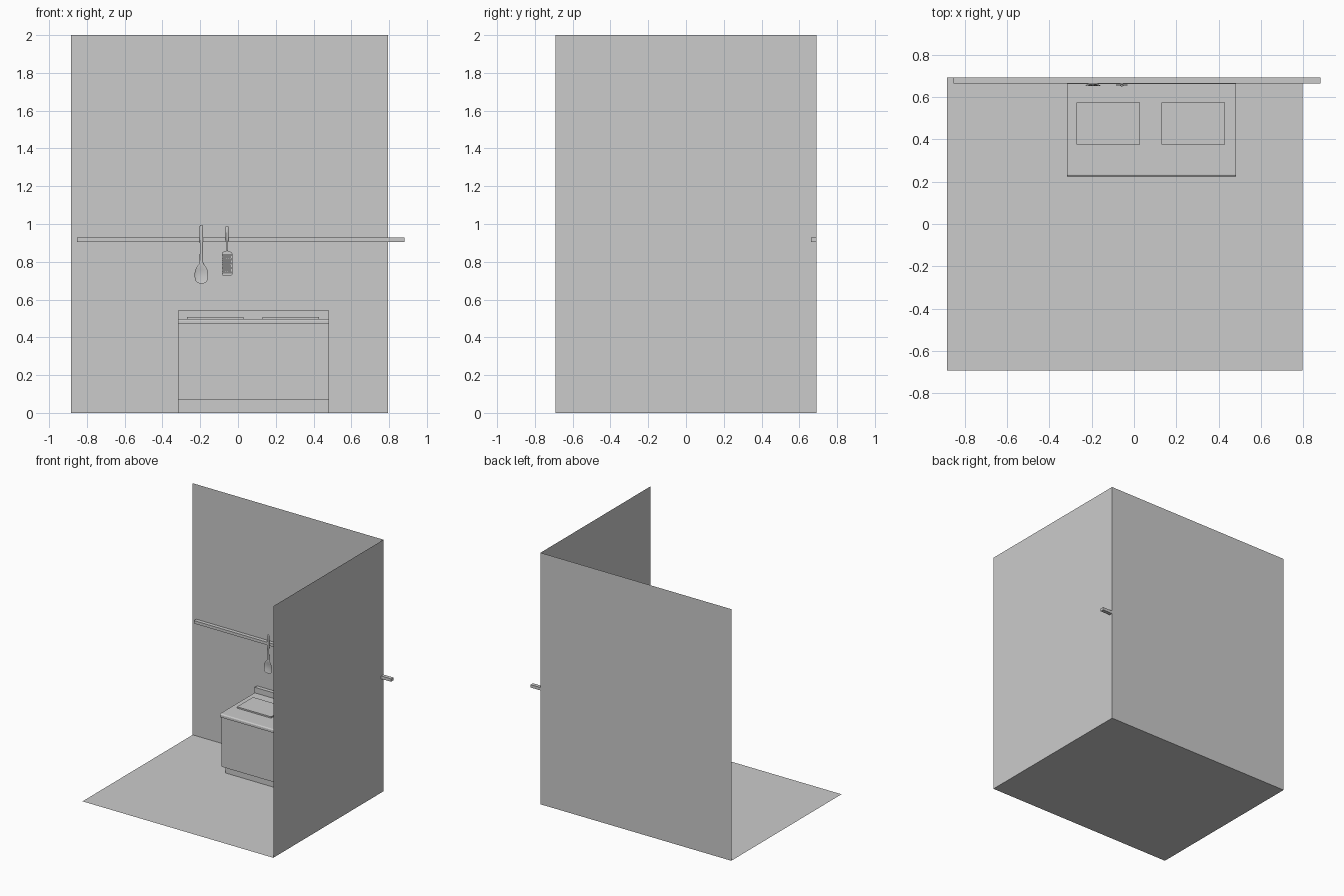
import bpy, bmesh, math

if "Cube" in bpy.data.objects:
    bpy.data.objects.remove(bpy.data.objects["Cube"])


def mesh_object(name, verts, faces):
    me = bpy.data.meshes.new(name)
    me.from_pydata(verts, [], faces)
    ob = bpy.data.objects.new(name, me)
    bpy.context.collection.objects.link(ob)
    return ob


def box(name, x0, x1, y0, y1, z0, z1):
    bm = bmesh.new()
    bmesh.ops.create_cube(bm, size=1)
    for v in bm.verts:
        v.co = (x1 if v.co.x > 0 else x0, y1 if v.co.y > 0 else y0, z1 if v.co.z > 0 else z0)
    ob = mesh_object(name, [], [])
    bm.to_mesh(ob.data)
    bm.free()
    return ob


def loft(name, cx, rings, n=20):
    # rings: z, half width, centre y, half depth, front factor (negative = hollow)
    verts, faces = [], []
    for z, w, y, d, k in rings:
        for i in range(n):
            a = 2 * math.pi * i / n
            s = math.sin(a)
            verts.append((cx + w * math.cos(a), y + d * s * (1 if s > 0 else k), z))
    for r in range(len(rings) - 1):
        for i in range(n):
            j = (i + 1) % n
            faces.append((r * n + i, r * n + j, (r + 1) * n + j, (r + 1) * n + i))
    faces.append(tuple(reversed(range(n))))
    last = (len(rings) - 1) * n
    faces.append(tuple(range(last, last + n)))
    ob = mesh_object(name, verts, faces)
    for p in ob.data.polygons:
        p.use_smooth = len(p.vertices) == 4
    ob.data.set_sharp_from_angle(angle=math.radians(45))
    return ob


def plate(name, loops, loc, thickness):
    # flat plate in the xz plane; first loop is the outline, the rest are holes
    cu = bpy.data.curves.new(name, 'CURVE')
    cu.dimensions = '2D'
    cu.fill_mode = 'BOTH'
    cu.extrude = thickness / 2
    for pts in loops:
        sp = cu.splines.new('POLY')
        sp.points.add(len(pts) - 1)
        for p, (x, z) in zip(sp.points, pts):
            p.co = (x, z, 0, 1)
        sp.use_cyclic_u = True
    ob = bpy.data.objects.new(name, cu)
    ob.location = loc
    ob.rotation_euler = (math.pi / 2, 0, 0)
    bpy.context.collection.objects.link(ob)
    bpy.ops.object.select_all(action='DESELECT')
    ob.select_set(True)
    bpy.context.view_layer.objects.active = ob
    bpy.ops.object.convert(target='MESH')
    return bpy.context.object


# Room shell: single-sided sheets
L, R, F, B, H = -0.883, 0.795, -0.692, 0.692, 2.0
quad = [(0, 1, 2, 3)]
mesh_object("floor", [(L, F, 0), (R, F, 0), (R, B, 0), (L, B, 0)], quad)
mesh_object("back_wall", [(L, B, 0), (R, B, 0), (R, B, H), (L, B, H)], quad)
mesh_object("right_wall", [(R, B, 0), (R, F, 0), (R, F, H), (R, B, H)], quad)

# Utensil rail, running on through the right wall
box("utensil_rail", -0.852, 0.882, 0.663, B, 0.905, 0.928)

# Cooking counter
x0, x1 = -0.317, 0.482
box("counter_plinth", x0, x1, 0.295, B, 0, 0.068)
box("counter_body", x0, x1, 0.247, B, 0.068, 0.471)
top = box("counter_top", x0, x1, 0.225, B, 0.471, 0.497)
box("backsplash", x0, x1, 0.662, B, 0.497, 0.541)

# Rounded front upper edge of the worktop
bm = bmesh.new()
bm.from_mesh(top.data)
edge = [e for e in bm.edges if all(v.co.y < 0.3 and v.co.z > 0.48 for v in e.verts)]
bmesh.ops.bevel(bm, geom=edge, offset=0.01, segments=4, profile=0.5, affect='EDGES')
bm.to_mesh(top.data)
bm.free()

# Two cooking plates
for side, x in (("left", -0.271), ("right", 0.131)):
    box(side + "_cooking_plate", x, x + 0.299, 0.375, 0.575, 0.495, 0.508)

# Ladle spoon: hollow bowl running into a round handle
loft("spoon", -0.194, [
    (0.686, 0.012, 0.655, 0.001, -0.3), (0.690, 0.023, 0.654, 0.004, -0.5),
    (0.700, 0.031, 0.653, 0.007, -0.6), (0.720, 0.036, 0.652, 0.010, -0.7),
    (0.740, 0.036, 0.652, 0.010, -0.7), (0.760, 0.031, 0.652, 0.008, -0.5),
    (0.775, 0.023, 0.653, 0.006, 0.0), (0.786, 0.014, 0.655, 0.005, 0.7),
    (0.800, 0.009, 0.656, 0.005, 1), (0.880, 0.008, 0.657, 0.005, 1),
    (0.960, 0.010, 0.657, 0.005, 1), (0.985, 0.010, 0.657, 0.005, 1),
    (0.993, 0.007, 0.657, 0.004, 1), (0.996, 0.003, 0.657, 0.002, 1)])

# Grater blade with staggered rows of holes
half = [(0.022, -0.065), (0.028, -0.060), (0.028, 0.052), (0.022, 0.060), (0.008, 0.064)]
loops = [half + [(-x, z) for x, z in reversed(half)]]
for row in range(9):
    count = 5 if row % 2 == 0 else 4
    for c in range(count):
        hx, hz = (c - (count - 1) / 2) * 0.0105, -0.048 + row * 0.0115
        loops.append([(hx + 0.0036 * math.cos(i * math.pi / 4), hz + 0.0036 * math.sin(i * math.pi / 4))
                      for i in range(8)])
plate("grater_blade", loops, (-0.058, 0.656, 0.792), 0.004)

# Grater neck and handle
loft("grater_neck", -0.058, [(0.850, 0.005, 0.656, 0.003, 1), (0.865, 0.003, 0.656, 0.003, 1),
                             (0.912, 0.003, 0.656, 0.003, 1)], 12)
loft("grater_handle", -0.058, [
    (0.905, 0.005, 0.656, 0.005, 1), (0.912, 0.007, 0.656, 0.006, 1),
    (0.950, 0.007, 0.656, 0.006, 1), (0.980, 0.009, 0.656, 0.006, 1),
    (0.986, 0.007, 0.656, 0.004, 1)], 16)
